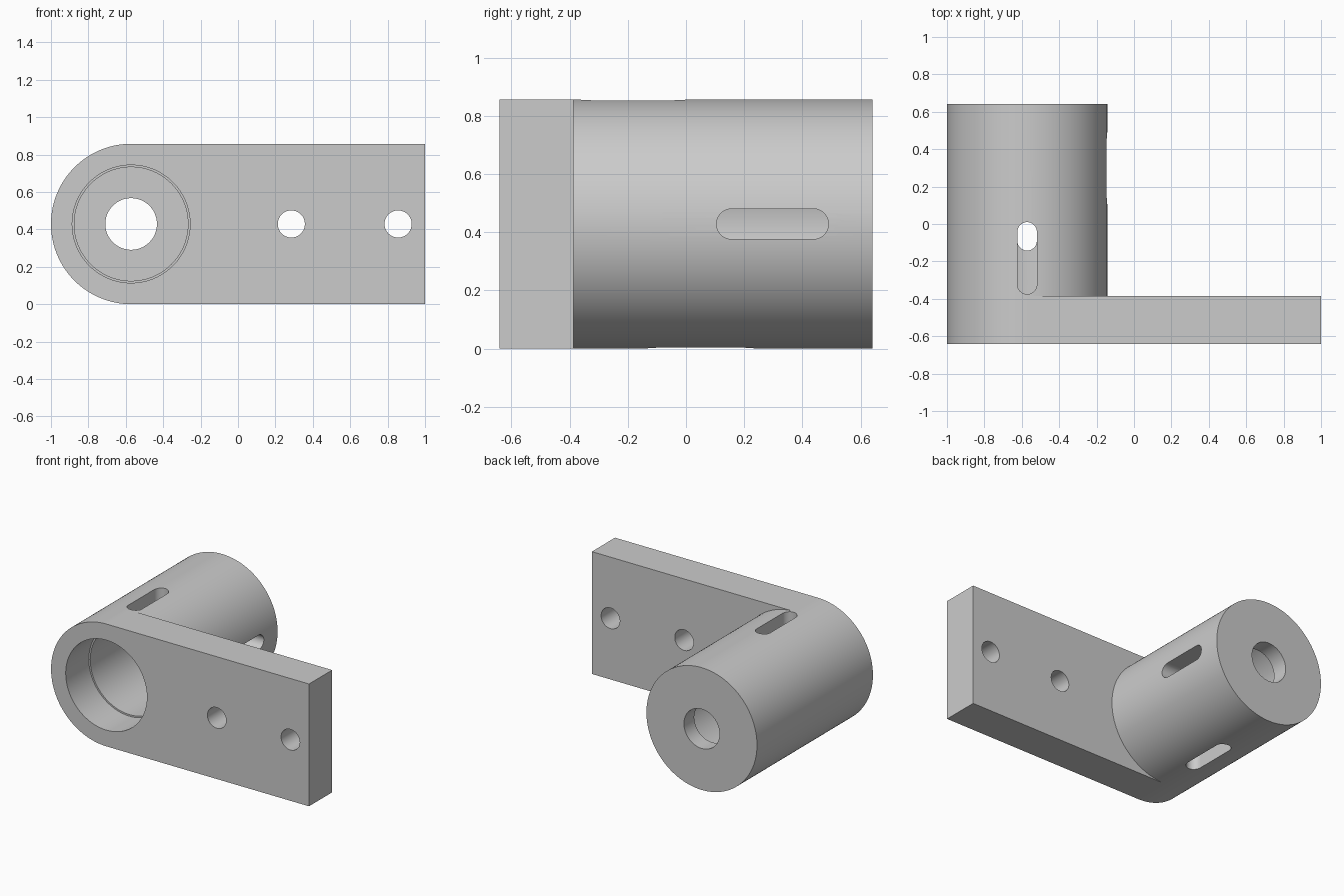
import bpy, bmesh
from math import sin, cos, pi
from mathutils import Vector

if "Cube" in bpy.data.objects:
    bpy.data.objects.remove(bpy.data.objects["Cube"], do_unlink=True)

R = 0.4286                  # barrel radius
CX, CZ = -1 + R, R          # barrel axis, running along y
FRONT, BACK = -0.642, 0.642
PLATE_BACK = -0.386
WALL = 0.528                # inner face of the rear wall
SEGMENTS = 128

grey = bpy.data.materials.new("plain grey")
grey.use_nodes = True
colour = (0.6, 0.6, 0.6, 1)
grey.diffuse_color = colour
grey.node_tree.nodes["Principled BSDF"].inputs["Base Color"].default_value = colour


def prism(name, points, sweep):
    """Solid made by sweeping a closed outline along a vector."""
    bm = bmesh.new()
    face = bm.faces.new([bm.verts.new(p) for p in points])
    swept = bmesh.ops.extrude_face_region(bm, geom=[face])["geom"]
    bmesh.ops.translate(bm, vec=sweep, verts=[v for v in swept if isinstance(v, bmesh.types.BMVert)])
    bmesh.ops.recalc_face_normals(bm, faces=bm.faces)
    mesh = bpy.data.meshes.new(name)
    bm.to_mesh(mesh)
    bm.free()
    mesh.materials.append(grey)
    obj = bpy.data.objects.new(name, mesh)
    bpy.context.collection.objects.link(obj)
    return obj


def arc(radius, start, end, steps):
    angles = [start + (end - start) * i / steps for i in range(steps + 1)]
    return [(radius * cos(a), radius * sin(a)) for a in angles]


def rod(name, x, radius, y0, y1, segments=SEGMENTS):
    ring = arc(radius, 0, 2 * pi, segments)[:-1]
    return prism(name, [(x + u, y0, CZ + v) for u, v in ring], Vector((0, y1 - y0, 0)))


def slot(name, direction, y_start, length=0.385, radius=0.052):
    """Rounded slot cutter running from the barrel axis out through one side."""
    out = Vector(direction)
    along = Vector((0, 1, 0))
    across = out.cross(along)
    half = length / 2 - radius
    outline = [(u, v + half) for u, v in arc(radius, 0, pi, 24)]
    outline += [(u, v - half) for u, v in arc(radius, pi, 2 * pi, 24)]
    centre = Vector((CX, y_start + length / 2, CZ))
    return prism(name, [centre + across * u + along * v for u, v in outline], out * 0.6)


def combine(target, other, operation):
    mod = target.modifiers.new(operation.lower(), "BOOLEAN")
    mod.operation = operation
    mod.solver = "EXACT"
    mod.object = other
    bpy.context.view_layer.objects.active = target
    bpy.ops.object.modifier_apply(modifier=mod.name)
    bpy.data.objects.remove(other, do_unlink=True)


# Mounting plate with one rounded end, joined to the barrel
outline = [(CX + u, FRONT, CZ + v) for u, v in arc(R, pi / 2, 3 * pi / 2, SEGMENTS // 2)]
outline += [(1, FRONT, 0), (1, FRONT, 2 * R)]
bracket = prism("bracket_body", outline, Vector((0, PLATE_BACK - FRONT, 0)))
combine(bracket, rod("barrel", CX, R, PLATE_BACK, BACK), "UNION")

# Stepped bore: wide mouth, narrower chamber, small rear hole
bore = rod("bore_mouth", CX, 0.315, FRONT - 0.1, PLATE_BACK)
chamber = rod("bore_chamber", CX, 0.304, PLATE_BACK - 0.05, WALL)
rear_hole = rod("rear_hole", CX, 0.138, WALL - 0.05, BACK + 0.1)
# Bolt holes in the plate
bolt_holes = [rod("bolt_hole", x, 0.0725, FRONT - 0.1, PLATE_BACK + 0.1, 64) for x in (0.285, 0.856)]
# Staggered slots: top, bottom and left side of the barrel
slots = [slot("top_slot", (0, 0, 1), -0.375),
         slot("bottom_slot", (0, 0, -1), -0.142),
         slot("side_slot", (1, 0, 0), 0.105)]
for cutter in [bore, chamber, rear_hole] + bolt_holes + slots:
    combine(bracket, cutter, "DIFFERENCE")

# Smooth curved walls, crisp edges
bpy.ops.object.select_all(action="DESELECT")
bracket.select_set(True)
bpy.context.view_layer.objects.active = bracket
bpy.ops.object.shade_smooth_by_angle(angle=pi / 6)
weighted = bracket.modifiers.new("weighted normals", "WEIGHTED_NORMAL")
weighted.keep_sharp = True
